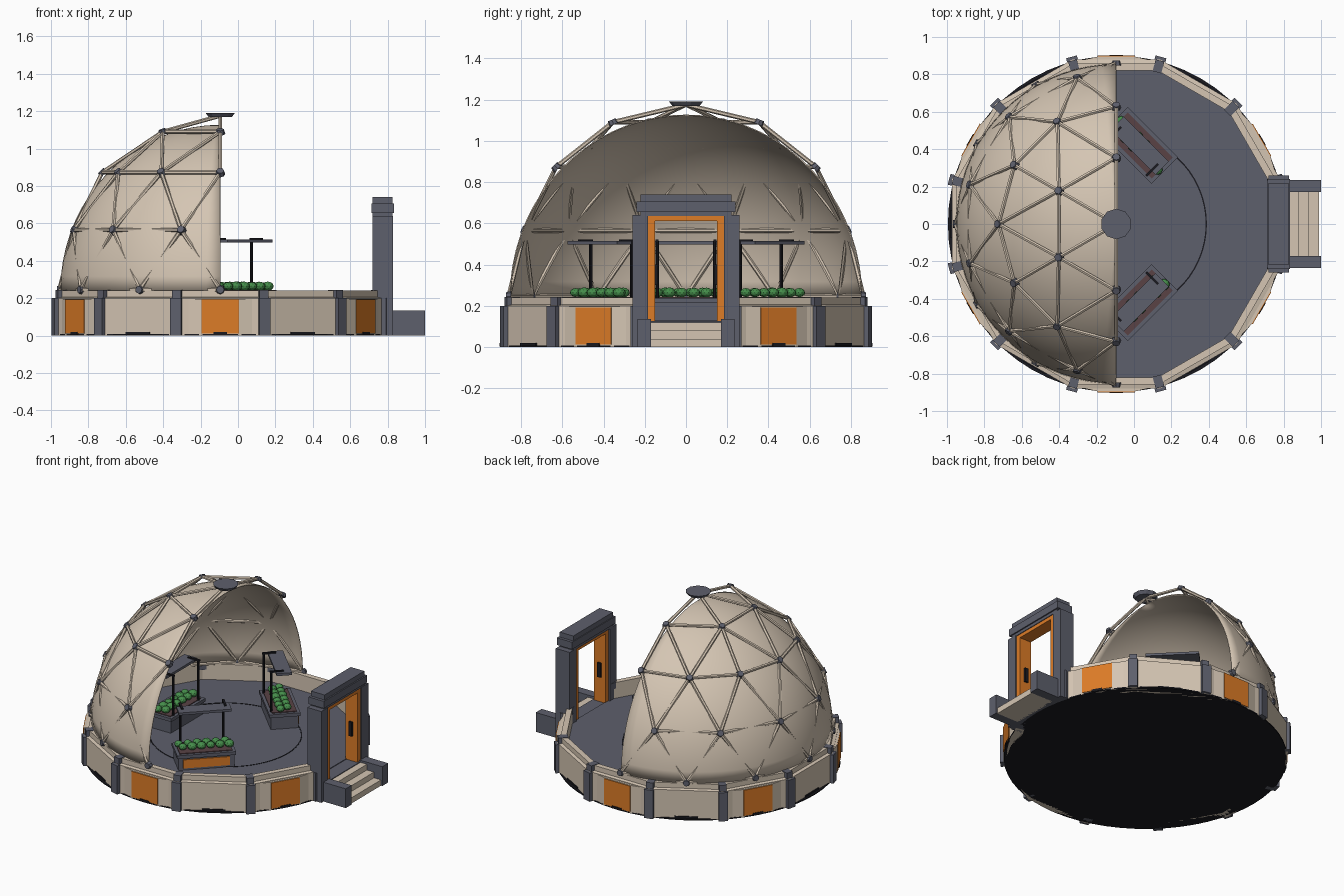
import bpy, bmesh, math, random
from math import cos, sin, radians
from mathutils import Matrix, Vector

random.seed(4)
if "Cube" in bpy.data.objects:
    bpy.data.objects.remove(bpy.data.objects["Cube"])


def material(name, *rgb):
    m = bpy.data.materials.new(name)
    m.use_nodes = True
    m.diffuse_color = (*rgb, 1)
    bsdf = m.node_tree.nodes["Principled BSDF"]
    bsdf.inputs["Base Color"].default_value = (*rgb, 1)
    bsdf.inputs["Roughness"].default_value = 0.8
    return m


CREAM = material("cream", 0.66, 0.56, 0.45)
SLATE = material("slate", 0.11, 0.115, 0.15)
ORANGE = material("orange", 0.72, 0.2, 0.02)
BLACK = material("black", 0.01, 0.01, 0.014)
SOIL = material("soil", 0.1, 0.055, 0.06)
GREEN = material("leaf green", 0.06, 0.27, 0.07)

CX = -0.095          # dome axis
FLOOR = 0.13
HOME = Matrix.Translation((CX, 0, 0))


def finish(name, bm, mat, smooth=False):
    bmesh.ops.remove_doubles(bm, verts=bm.verts, dist=1e-5)
    bmesh.ops.recalc_face_normals(bm, faces=bm.faces)
    me = bpy.data.meshes.new(name)
    bm.to_mesh(me)
    bm.free()
    me.materials.append(mat)
    ob = bpy.data.objects.new(name, me)
    bpy.context.collection.objects.link(ob)
    if smooth:
        me.shade_smooth()
    return ob


def add_prism(bm, pts, z0, z1, mtx=Matrix()):
    low = [bm.verts.new(mtx @ Vector((x, y, z0))) for x, y in pts]
    top = [bm.verts.new(mtx @ Vector((x, y, z1))) for x, y in pts]
    bm.faces.new(low)
    bm.faces.new(top)
    for i in range(len(pts)):
        j = (i + 1) % len(pts)
        bm.faces.new((low[i], low[j], top[j], top[i]))


def rect(x0, x1, y0, y1):
    return [(x0, y0), (x1, y0), (x1, y1), (x0, y1)]


def prism(name, pts, z0, z1, mat, mtx=Matrix()):
    bm = bmesh.new()
    add_prism(bm, pts, z0, z1, mtx)
    return finish(name, bm, mat)


def around(name, pts, z0, z1, mat, angles):
    """Repeat a (radial, tangential) outline around the dome axis."""
    bm = bmesh.new()
    for a in angles:
        add_prism(bm, pts, z0, z1, HOME @ Matrix.Rotation(radians(a), 4, 'Z'))
    return finish(name, bm, mat)


def sweep(name, profile, angles, mat, loop=True, smooth=False):
    """Sweep an (r, z) profile around the dome axis."""
    bm = bmesh.new()
    rows = [[bm.verts.new((CX + r * cos(radians(a)), r * sin(radians(a)), z))
             for r, z in profile] for a in angles]
    n = len(profile)
    for p, q in zip(rows, rows[1:]):
        for i in range(n if loop else n - 1):
            j = (i + 1) % n
            bm.faces.new((p[i], p[j], q[j], q[i]))
    if loop and abs(angles[-1] - angles[0]) < 360:
        bm.faces.new(rows[0])
        bm.faces.new(rows[-1])
    return finish(name, bm, mat, smooth)


def polar(r, a, z):
    return Vector((CX + r * cos(radians(a)), r * sin(radians(a)), z))


def rod(bm, a, b, r1, r2, sides):
    d = b - a
    m = Matrix.Translation((a + b) / 2) @ d.to_track_quat('Z', 'Y').to_matrix().to_4x4()
    bmesh.ops.create_cone(bm, cap_ends=True, segments=sides, radius1=r1,
                          radius2=r2, depth=d.length, matrix=m)


# Base plate, floor and inlaid floor ring
circle = [(0.9 * cos(radians(a)), 0.9 * sin(radians(a))) for a in range(0, 360, 6)]
prism("base_plate", circle, 0, 0.008, BLACK, HOME)
corners = [(0.86 * cos(radians(a)), 0.86 * sin(radians(a))) for a in range(15, 375, 30)]
prism("floor", corners, 0.008, FLOOR, SLATE, HOME)
sweep("floor_ring", [(0.478, FLOOR), (0.485, FLOOR), (0.485, FLOOR + 0.002),
                     (0.478, FLOOR + 0.002)], list(range(0, 361, 6)), BLACK)

# Twelve-sided wall, left open at the door
wall = [(0.91, 0), (0.91, 0.2), (0.888, 0.205), (0.888, 0.24), (0.85, 0.24), (0.85, 0)]
sweep("wall", wall, list(range(15, 346, 30)), CREAM)
posts = range(15, 346, 30)
around("wall_posts", rect(0.85, 0.925, -0.03, 0.03), 0, 0.2, SLATE, posts)
around("wall_post_tops", rect(0.84, 0.905, -0.024, 0.024), 0.2, 0.243, SLATE, posts)
panel_sides = range(30, 360, 60)
plain_sides = range(60, 360, 60)
around("wall_bulges", [(0.87, -0.21), (0.895, -0.1), (0.895, 0.1), (0.87, 0.21)],
       0, 0.196, CREAM, panel_sides)
around("wall_panels", rect(0.892, 0.9, -0.1, 0.1), 0.012, 0.192, ORANGE, panel_sides)
around("panel_vents", rect(0.896, 0.904, -0.035, 0.035), 0.003, 0.02, BLACK, panel_sides)
around("wall_vents", rect(0.876, 0.885, -0.075, 0.075), 0.003, 0.02, BLACK, plain_sides)

# Half-dome shell
arc = [(0.855 * cos(radians(t)), 0.24 + 0.887 * sin(radians(t))) for t in range(0, 91, 5)]
shell = sweep("dome_shell", arc, list(range(90, 271, 5)), CREAM, loop=False, smooth=True)
shell.modifiers.new("Thickness", 'SOLIDIFY').thickness = 0.006

# Strut lattice: rings of joints from top to bottom
rings = [(0.355, 1.09, range(90, 271, 60)), (0.63, 0.873, range(90, 271, 30)),
         (0.81, 0.565, range(105, 256, 30)), (0.86, 0.245, range(90, 271, 30))]
reach = [30, 16, 16]
apex = Vector((CX, 0, 1.175))
struts, joints = bmesh.new(), bmesh.new()


def strut(a, b):
    rod(struts, a, b, 0.011, 0.011, 6)


for k, (r, z, angles) in enumerate(rings):
    for a in angles:
        p = polar(r, a, z)
        out = (p - Vector((CX, 0, 0.24))).normalized()
        rod(joints, p - out * 0.012, p + out * 0.013, 0.027, 0.02, 8)
        if k == 0:
            strut(apex, p)
        if a + angles.step <= angles[-1]:
            strut(p, polar(r, a + angles.step, z))
        if k < 3:
            r2, z2, below = rings[k + 1]
            for b in below:
                if abs(a - b) <= reach[k]:
                    strut(p, polar(r2, b, z2))
finish("dome_struts", struts, CREAM)
finish("dome_joints", joints, SLATE)
bm = bmesh.new()
rod(bm, Vector((CX, 0, 1.168)), Vector((CX, 0, 1.19)), 0.065, 0.082, 10)
finish("dome_cap", bm, SLATE)

# Doorway
prism("door_sill", rect(0.7, 0.83, -0.2, 0.2), 0, 0.125, SLATE)
for side, s in (("left", 1), ("right", -1)):
    prism(f"door_post_{side}", rect(0.72, 0.828, s * 0.185, s * 0.26), 0, 0.64, SLATE)
    prism(f"door_jamb_{side}", rect(0.73, 0.82, s * 0.15, s * 0.187), 0.125, 0.645, ORANGE)
    prism(f"door_handle_{side}", rect(0.76, 0.785, s * 0.138, s * 0.151), 0.3, 0.4, BLACK)
    prism(f"step_cheek_{side}", rect(0.825, 1.0, s * 0.17, s * 0.235), 0, 0.135, SLATE)
prism("door_head", rect(0.73, 0.82, -0.186, 0.186), 0.61, 0.65, ORANGE)
prism("lintel", rect(0.72, 0.825, -0.22, 0.22), 0.635, 0.74, SLATE)
prism("lintel_band", rect(0.715, 0.834, -0.24, 0.24), 0.655, 0.705, SLATE)
for i in range(3):
    prism(f"step_{i + 1}", rect(0.82, 0.99 - i * 0.055, -0.172, 0.172),
          i * 0.04, 0.04 + i * 0.04, CREAM)

# Planters with grow lamps; local +x faces the wall
for tag, x, y, turn in (("back", 0.03, 0.42, 45), ("front", 0.03, -0.42, -45),
                        ("inner", CX - 0.39, 0, 180)):
    m = Matrix.Translation((x, y, 0)) @ Matrix.Rotation(radians(turn), 4, 'Z')
    prism(f"planter_box_{tag}", rect(-0.09, 0.09, -0.18, 0.18), FLOOR, 0.215, SLATE, m)
    prism(f"planter_rim_{tag}", rect(-0.1, 0.1, -0.19, 0.19), 0.215, 0.238, SLATE, m)
    prism(f"planter_soil_{tag}", rect(-0.08, 0.08, -0.17, 0.17), 0.23, 0.243, SOIL, m)
    prism(f"planter_panel_{tag}", rect(0.088, 0.097, -0.15, 0.15), 0.145, 0.205, ORANGE, m)
    leaves = bmesh.new()
    for i in range(6):
        for row in (-0.024, 0.024):
            size = random.uniform(0.026, 0.032)
            spot = Vector((row, -0.15 + i * 0.06 + row * 0.4, 0.264))
            bmesh.ops.create_icosphere(
                leaves, subdivisions=2, radius=size,
                matrix=m @ Matrix.Translation(spot) @ Matrix.Diagonal((1, 1, 0.8, 1)))
    finish(f"plants_{tag}", leaves, GREEN)
    frame = bmesh.new()
    for s in (-0.14, 0.14):
        rod(frame, m @ Vector((-0.08, s, 0.2)), m @ Vector((-0.08, s, 0.515)), 0.008, 0.008, 8)
        add_prism(frame, rect(-0.09, 0, s - 0.007, s + 0.007), 0.512, 0.522, m)
    finish(f"lamp_frame_{tag}", frame, BLACK)
    prism(f"lamp_{tag}", rect(-0.05, 0.05, -0.17, 0.17), 0.497, 0.514, SLATE, m)
